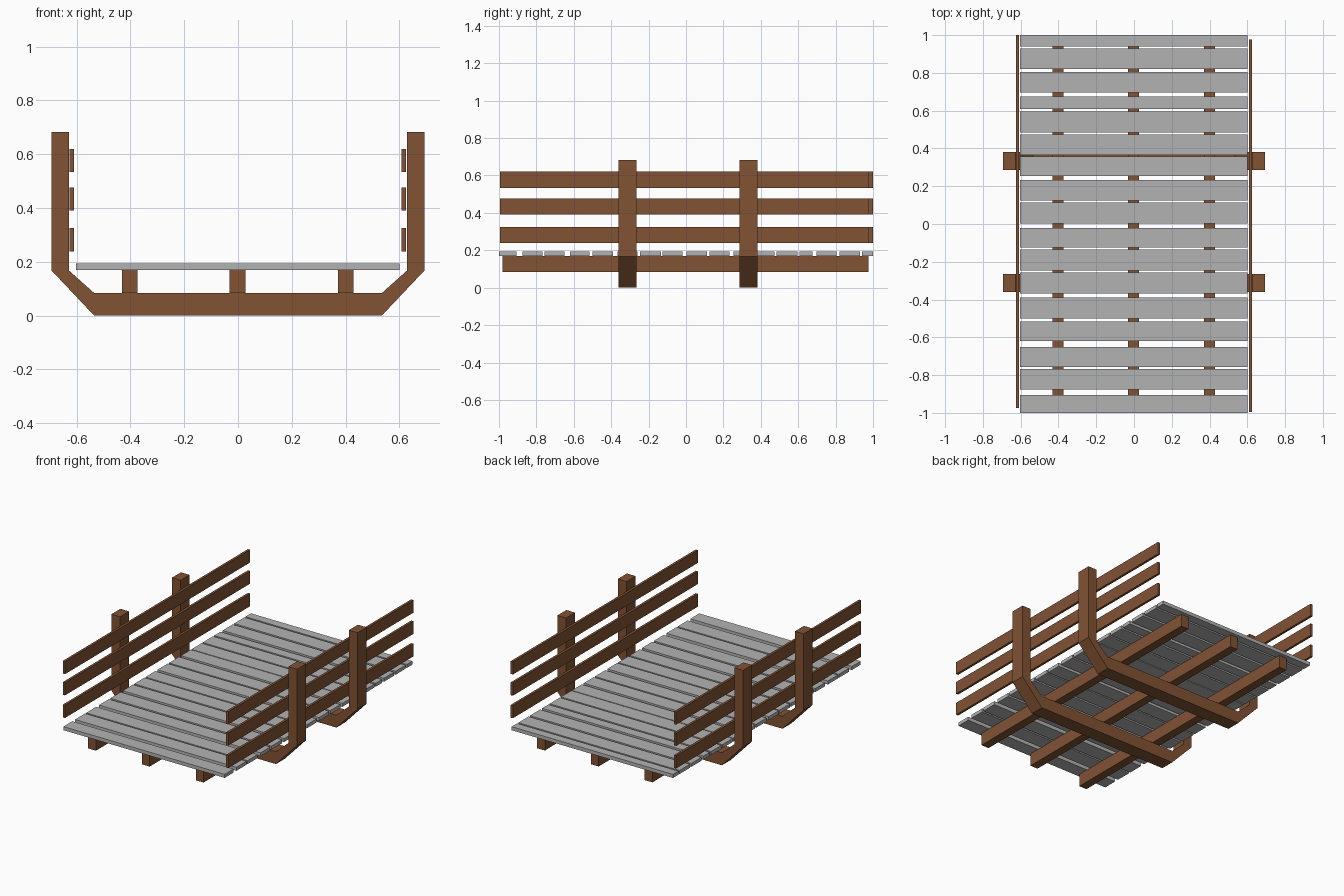
import bpy
import bmesh

cube = bpy.data.objects.get("Cube")
if cube:
    bpy.data.objects.remove(cube, do_unlink=True)


def make_material(name, color):
    mat = bpy.data.materials.new(name)
    mat.use_nodes = True
    mat.diffuse_color = color
    mat.node_tree.nodes["Principled BSDF"].inputs["Base Color"].default_value = color
    return mat


brown = make_material("brown wood", (0.22, 0.085, 0.034, 1))
grey = make_material("grey weathered wood", (0.45, 0.45, 0.45, 1))


def add_object(name, bm, mat):
    bmesh.ops.recalc_face_normals(bm, faces=bm.faces)
    mesh = bpy.data.meshes.new(name)
    bm.to_mesh(mesh)
    bm.free()
    mesh.materials.append(mat)
    obj = bpy.data.objects.new(name, mesh)
    bpy.context.collection.objects.link(obj)
    return obj


def add_box(name, xs, ys, zs, mat):
    bm = bmesh.new()
    bmesh.ops.create_cube(bm, size=1)
    for v in bm.verts:
        for axis, (low, high) in enumerate((xs, ys, zs)):
            v.co[axis] = high if v.co[axis] > 0 else low
    return add_object(name, bm, mat)


def add_frame(name, y, width):
    """U-shaped support: half profile mirrored in x, extruded along y."""
    outer = [(0.535, 0), (0.693, 0.167), (0.693, 0.682)]
    inner = [(0.535, 0.084), (0.628, 0.167), (0.628, 0.682)]
    right = list(zip(outer, inner))
    stations = [[(-x, z) for x, z in pair] for pair in reversed(right)] + right
    bm = bmesh.new()
    rings = []
    for (ox, oz), (ix, iz) in stations:
        rings.append([bm.verts.new(p) for p in (
            (ox, y - width / 2, oz), (ox, y + width / 2, oz),
            (ix, y + width / 2, iz), (ix, y - width / 2, iz))])
    for a, b in zip(rings, rings[1:]):
        for i in range(4):
            j = (i + 1) % 4
            bm.faces.new((a[i], a[j], b[j], b[i]))
    bm.faces.new(rings[0])
    bm.faces.new(rings[-1])
    return add_object(name, bm, brown)


# Support frames with upright posts
add_frame("front_support_frame", -0.312, 0.096)
add_frame("back_support_frame", 0.333, 0.096)

# Lengthwise beams under the deck
for name, x in (("right", -0.403), ("middle", -0.002), ("left", 0.4)):
    add_box(name + "_deck_beam", (x - 0.029, x + 0.029), (-0.98, 0.975),
            (0.084, 0.169), brown)

# Deck planks, uneven spacing: (front edge, back edge)
planks = [(-1, -0.905), (-0.875, -0.768), (-0.757, -0.65), (-0.62, -0.515),
          (-0.5, -0.39), (-0.367, -0.258), (-0.245, -0.135), (-0.125, -0.02),
          (0.003, 0.113), (0.125, 0.232), (0.253, 0.358), (0.365, 0.474),
          (0.485, 0.595), (0.608, 0.675), (0.697, 0.805), (0.82, 0.929),
          (0.941, 1)]
for n, ys in enumerate(planks, 1):
    add_box(f"deck_plank_{n}", (-0.603, 0.601), ys, (0.169, 0.193), grey)

# Side rails, the two sides slightly offset lengthwise
for level, z in (("lower", 0.282), ("middle", 0.434), ("upper", 0.577)):
    heights = (z - 0.043, z + 0.043)
    add_box(level + "_left_rail", (0.608, 0.624), (-0.995, 0.977), heights, brown)
    add_box(level + "_right_rail", (-0.626, -0.61), (-0.973, 1), heights, brown)
